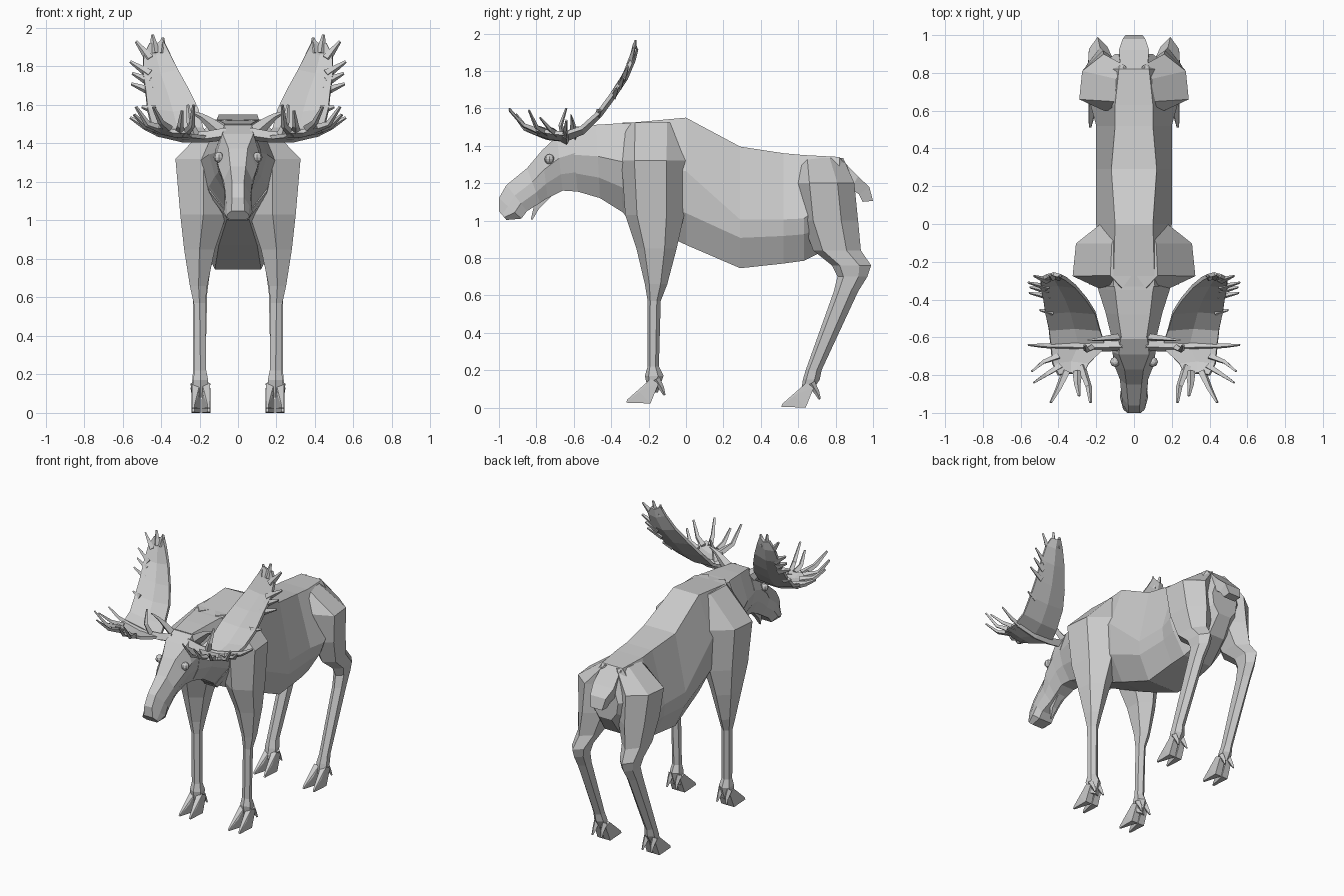
import bpy, bmesh
from mathutils import Vector

hide = bpy.data.materials.new("grey hide")
hide.diffuse_color = (0.6, 0.6, 0.6, 1)


def add_object(name, bm, mirror=False, solid=0):
    bmesh.ops.recalc_face_normals(bm, faces=bm.faces[:])
    me = bpy.data.meshes.new(name)
    bm.to_mesh(me)
    bm.free()
    me.materials.append(hide)
    ob = bpy.data.objects.new(name, me)
    bpy.context.collection.objects.link(ob)
    if solid:
        m = ob.modifiers.new("thickness", 'SOLIDIFY')
        m.thickness, m.offset = solid, 0
    if mirror:
        m = ob.modifiers.new("mirror", 'MIRROR')
        m.use_mirror_merge = False
    return ob


def loft(bm, rings):
    vs = [[bm.verts.new(p) for p in r] for r in rings]
    n = len(vs[0])
    for a, b in zip(vs, vs[1:]):
        for i in range(n):
            j = (i + 1) % n
            bm.faces.new((a[i], a[j], b[j], b[i]))
    bm.faces.new(vs[0])
    bm.faces.new(vs[-1])


def body_ring(top, bot, widths, levels):
    """Symmetric section between a top and a bottom point (y, z)."""
    t, b = Vector(top), Vector(bot)
    side = [(w, *t.lerp(b, f)) for w, f in zip(widths, levels)]
    return side + [(-x, y, z) for x, y, z in reversed(side)]


def leg_ring(z, yf, yb, xi, xo):
    """Six-sided horizontal section of a leg."""
    d, xm = yb - yf, (xi + xo) / 2
    return [(xi, yf + .25 * d, z), (xm, yf, z), (xo, yf + .2 * d, z),
            (xo - .06 * (xo - xi), yf + .7 * d, z), (xm, yb, z), (xi, yb - .25 * d, z)]


def tube(bm, pts, r0, r1, flat=1.0):
    pts = [Vector(p) for p in pts]
    rings = []
    for i, p in enumerate(pts):
        d = (pts[min(i + 1, len(pts) - 1)] - pts[max(i - 1, 0)]).normalized()
        u = d.cross(Vector((0, 1, 0.3))).normalized()
        v = d.cross(u)
        r = r0 + (r1 - r0) * i / (len(pts) - 1)
        rings.append([p + u * r, p + v * r * flat, p - u * r, p - v * r * flat])
    loft(bm, rings)


# Trunk: y, top z, bottom z, four widths
bm = bmesh.new()
loft(bm, [body_ring((y, zt), (y, zb), w, (0, .6 if 0 < y < .7 else .42, .75, 1)) for y, zt, zb, w in [
    (-.33, 1.52, 1.03, (.11, .19, .15, .05)),
    (0, 1.55, .87, (.10, .20, .19, .10)),
    (.29, 1.395, .745, (.12, .20, .195, .12)),
    (.52, 1.36, .77, (.10, .20, .19, .12)),
    (.63, 1.35, .785, (.10, .23, .20, .11)),
    (.82, 1.34, .88, (.08, .20, .14, .06)),
    (.90, 1.22, 1.0, (.07, .10, .09, .05))]])
add_object("trunk", bm)

# Neck
bm = bmesh.new()
loft(bm, [body_ring(t, b, w, (0, .43, .72, 1)) for t, b, w in [
    ((-.30, 1.52), (-.30, 1.00), (.11, .20, .16, .05)),
    ((-.35, 1.52), (-.34, 1.045), (.10, .19, .15, .05)),
    ((-.48, 1.512), (-.46, 1.12), (.085, .15, .12, .05)),
    ((-.61, 1.50), (-.58, 1.155), (.065, .12, .10, .05))]])
add_object("neck", bm)

# Head
bm = bmesh.new()
loft(bm, [body_ring(t, b, w, (0, .4, .7, 1)) for t, b, w in [
    ((-.60, 1.50), (-.58, 1.155), (.07, .12, .10, .05)),
    ((-.69, 1.45), (-.66, 1.16), (.08, .115, .09, .05)),
    ((-.77, 1.375), (-.74, 1.12), (.05, .10, .08, .04)),
    ((-.85, 1.28), (-.78, 1.095), (.04, .075, .07, .04)),
    ((-.96, 1.19), (-.85, 1.05), (.03, .065, .07, .05)),
    ((-1.0, 1.12), (-.88, 1.01), (.03, .06, .075, .05)),
    ((-1.0, 1.05), (-.96, 1.003), (.035, .055, .06, .04))]])
add_object("head", bm)

# Beard
bm = bmesh.new()
loft(bm, [body_ring(t, b, (w, w), (0, 1)) for t, b, w in [
    ((-.80, 1.12), (-.71, 1.14), .025),
    ((-.815, 1.07), (-.785, 1.065), .018),
    ((-.83, 1.005), (-.82, 1.005), .004)]])
add_object("beard", bm)

# Tail
bm = bmesh.new()
loft(bm, [body_ring(t, b, (w, w), (0, 1)) for t, b, w in [
    ((.82, 1.34), (.78, 1.25), .07),
    ((.92, 1.235), (.88, 1.17), .08),
    ((.98, 1.18), (.925, 1.14), .06),
    ((1.0, 1.105), (.945, 1.10), .045)]])
add_object("tail", bm)

# Legs
bm = bmesh.new()
loft(bm, [leg_ring(*r) for r in [
    (1.525, -.34, 0, 0, .125), (1.32, -.345, 0, .03, .325),
    (1.03, -.325, -.01, .06, .30), (.85, -.265, -.05, .12, .28),
    (.66, -.22, -.10, .16, .25), (.57, -.205, -.135, .17, .23),
    (.22, -.205, -.145, .165, .225), (.17, -.22, -.12, .155, .235),
    (.08, -.20, -.15, .16, .23)]])
add_object("front_leg", bm, True)

bm = bmesh.new()
loft(bm, [leg_ring(*r) for r in [
    (1.335, .60, .84, 0, .10), (1.2, .60, .90, .03, .29),
    (1.0, .62, .92, .06, .27), (.84, .68, .935, .11, .25),
    (.76, .78, .99, .14, .245), (.70, .81, .97, .15, .235),
    (.62, .79, .92, .16, .235), (.2, .64, .725, .17, .235),
    (.15, .625, .715, .16, .24), (.08, .615, .67, .165, .235)]])
add_object("hind_leg", bm, True)

# Hooves: two splayed toes and two dewclaws per foot
TOE = [(.01, .13, .02), (.055, .11, .02), (.01, 0, .024),
       (-.05, .065, .018), (-.12, .004, .006), (-.115, .02, .006)]
for name, y0, z0 in (("front_hoof", -.20, .022), ("hind_hoof", .63, 0)):
    bm = bmesh.new()
    for s in (-1, 1):
        vs = []
        for y, z, w in TOE:
            x = .192 + s * (.026 - .12 * min(y, 0))
            vs += [bm.verts.new((x + k * w, y0 + y, z0 + z)) for k in (-1, 1)]
        bmesh.ops.convex_hull(bm, input=vs)
        xc = .195 + s * .03
        tube(bm, [(xc, y0 + .04, z0 + .13), (xc, y0 + .07, z0 + .08),
                  (xc + s * .005, y0 + .085, z0 + .045)], .022, .006)
    add_object(name, bm, True)

# Eyes
bm = bmesh.new()
bmesh.ops.create_uvsphere(bm, u_segments=8, v_segments=6, radius=.027)
bmesh.ops.translate(bm, verts=bm.verts[:], vec=(.1, -.73, 1.328))
add_object("eye", bm, True)

# Ears
bm = bmesh.new()
tube(bm, [(.09, -.60, 1.46), (.15, -.605, 1.51), (.19, -.61, 1.54), (.245, -.615, 1.565)],
     .04, .006, .5)
add_object("ear", bm, True)

# Antler palm: curved sheet, rows of y, inner x z, outer x z
bm = bmesh.new()
rows = []
for y, xi, zi, xo, zo in [
        (-.80, .27, 1.465, .40, 1.49), (-.74, .24, 1.44, .43, 1.475),
        (-.65, .15, 1.43, .44, 1.465), (-.56, .18, 1.475, .45, 1.495),
        (-.47, .205, 1.575, .47, 1.575), (-.40, .25, 1.67, .48, 1.67),
        (-.33, .31, 1.78, .495, 1.77), (-.29, .36, 1.88, .49, 1.86),
        (-.275, .39, 1.94, .46, 1.92)]:
    rows.append([bm.verts.new(p) for p in (
        (xi, y, zi), ((xi + xo) / 2, y + .01, (zi + zo) / 2 - .015), (xo, y, zo))])
for a, b in zip(rows, rows[1:]):
    for i in (0, 1):
        bm.faces.new((a[i], a[i + 1], b[i + 1], b[i]))
add_object("antler_palm", bm, True, .02)

# Antler beam and tines
bm = bmesh.new()
tube(bm, [(.06, -.64, 1.45), (.16, -.645, 1.435), (.28, -.645, 1.43), (.42, -.645, 1.46)], .034, .024)
for path in [
        [(.43, -.285, 1.87), (.445, -.27, 1.965)],
        [(.40, -.285, 1.87), (.39, -.275, 1.95)],
        [(.46, -.30, 1.84), (.53, -.275, 1.93)],
        [(.46, -.335, 1.76), (.56, -.31, 1.825)],
        [(.46, -.355, 1.72), (.55, -.335, 1.765)],
        [(.45, -.385, 1.67), (.555, -.365, 1.71)],
        [(.43, -.47, 1.572), (.50, -.455, 1.59)],
        [(.40, -.645, 1.455), (.48, -.645, 1.485), (.56, -.64, 1.535)],
        [(.40, -.70, 1.47), (.48, -.73, 1.49), (.54, -.78, 1.55)],
        [(.39, -.75, 1.475), (.47, -.80, 1.50), (.53, -.84, 1.59)],
        [(.36, -.78, 1.475), (.40, -.87, 1.51), (.44, -.945, 1.59)],
        [(.30, -.78, 1.465), (.30, -.85, 1.49), (.29, -.91, 1.57)],
        [(.28, -.75, 1.45), (.24, -.86, 1.49), (.23, -.945, 1.60)],
        [(.22, -.65, 1.435), (.25, -.67, 1.51), (.26, -.64, 1.60)]]:
    tube(bm, path, .026, .008, .7)
add_object("antler_tines", bm, True)
